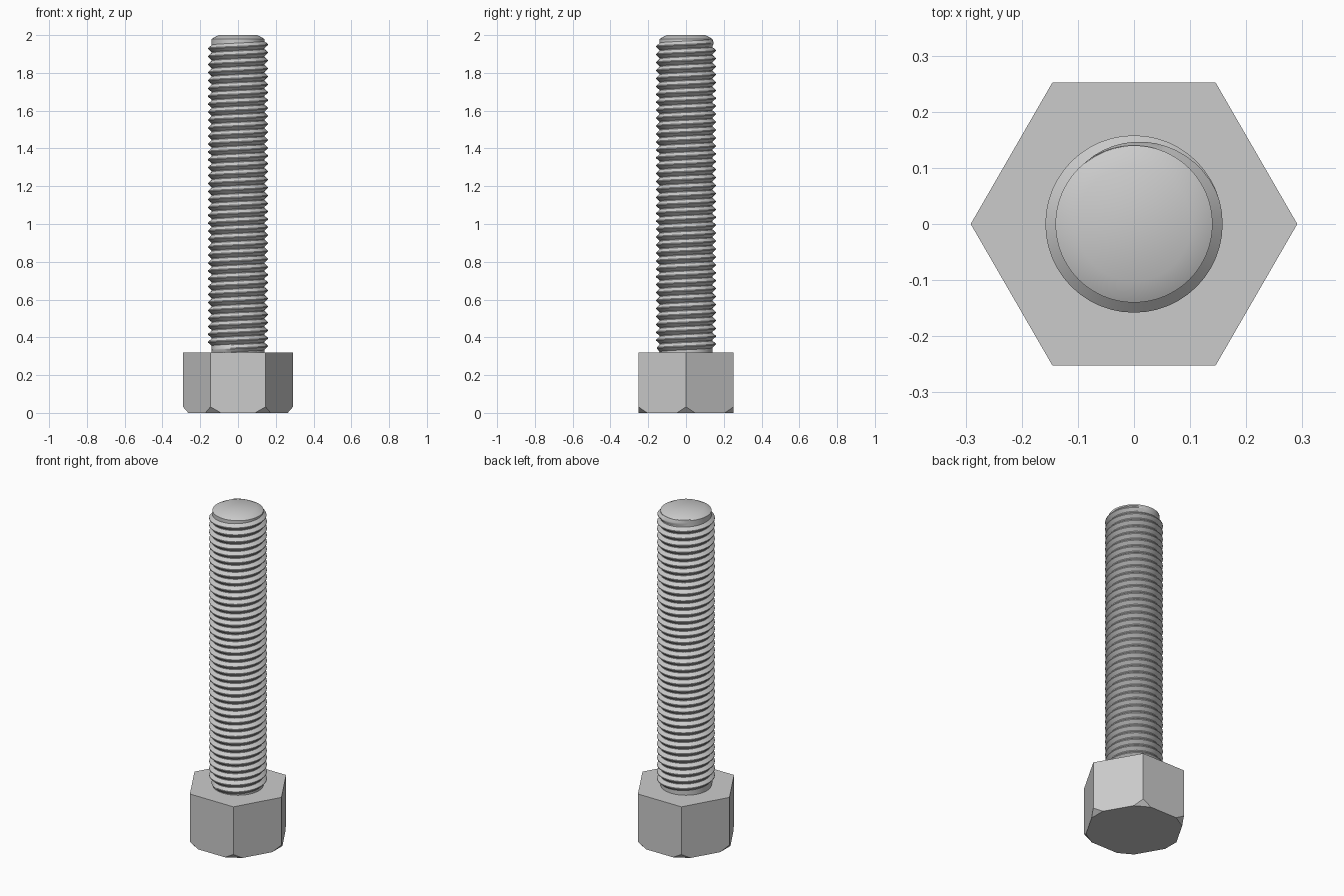
import bpy, bmesh
from math import cos, sin, pi, radians
from mathutils import Vector

cube = bpy.data.objects.get("Cube")
if cube:
    bpy.data.objects.remove(cube, do_unlink=True)

HEAD_R, HEAD_TOP = 0.291, 0.32
CORE_R, CREST_R = 0.14, 0.158
PITCH, STEPS = 0.042, 48

steel = bpy.data.materials.new("grey steel")
steel.use_nodes = True
steel.diffuse_color = (0.6, 0.6, 0.6, 1)
steel.node_tree.nodes["Principled BSDF"].inputs["Base Color"].default_value = (0.6, 0.6, 0.6, 1)


def finish(name, bm, smooth=False):
    bmesh.ops.recalc_face_normals(bm, faces=bm.faces)
    mesh = bpy.data.meshes.new(name)
    bm.to_mesh(mesh)
    bm.free()
    mesh.materials.append(steel)
    obj = bpy.data.objects.new(name, mesh)
    bpy.context.collection.objects.link(obj)
    if smooth:
        bpy.ops.object.select_all(action='DESELECT')
        obj.select_set(True)
        bpy.context.view_layer.objects.active = obj
        bpy.ops.object.shade_smooth_by_angle(angle=radians(30))
    return obj


def polar(r, a, z):
    return Vector((r * cos(a), r * sin(a), z))


# Hexagonal head with each bottom corner cut off by a slanted facet
bm = bmesh.new()
corners = [polar(HEAD_R, i * pi / 3, 0) for i in range(6)]
cut, cut_height = 0.19, 0.032
top = [bm.verts.new(c + Vector((0, 0, HEAD_TOP))) for c in corners]
tip = [bm.verts.new(c + Vector((0, 0, cut_height))) for c in corners]
before = [bm.verts.new(c.lerp(corners[i - 1], cut)) for i, c in enumerate(corners)]
after = [bm.verts.new(c.lerp(corners[(i + 1) % 6], cut)) for i, c in enumerate(corners)]
bm.faces.new(top)
bm.faces.new([v for pair in zip(before, after) for v in pair])
for i in range(6):
    j = (i + 1) % 6
    bm.faces.new((top[i], tip[i], after[i], before[j], tip[j], top[j]))
    bm.faces.new((tip[i], before[i], after[i]))
finish("hex_head", bm)

# Shank core with a shallow cone at its end
bm = bmesh.new()
profile = [(CORE_R, HEAD_TOP - 0.02), (CORE_R, 1.98), (0.102, 2.0)]
rings = [[bm.verts.new(polar(r, 2 * pi * i / 64, z)) for i in range(64)] for r, z in profile]
for low, high in zip(rings, rings[1:]):
    for i in range(64):
        j = (i + 1) % 64
        bm.faces.new((low[i], low[j], high[j], high[i]))
bm.faces.new(rings[0])
bm.faces.new(rings[-1])
finish("shank_core", bm, smooth=True)

# Right-handed helical thread, fading into the core at both ends
bm = bmesh.new()
z_end, a_end = 1.965, radians(135)
count = int((z_end - 0.332) / PITCH * STEPS)
fade = STEPS * 0.32
root = CORE_R - 0.001
sections = []
for i in range(count + 1):
    a = a_end - 2 * pi * i / STEPS
    z = z_end - PITCH * i / STEPS
    grow = min(1, i / fade, (count - i) / fade)
    crest = root + (CREST_R - root) * grow
    shape = [(root, -0.48), (crest, -0.06), (crest, 0.06), (root, 0.48)]
    sections.append([bm.verts.new(polar(r, a, z + h * PITCH)) for r, h in shape])
for s, t in zip(sections, sections[1:]):
    for k in range(4):
        m = (k + 1) % 4
        bm.faces.new((s[k], s[m], t[m], t[k]))
bm.faces.new(sections[0])
bm.faces.new(sections[-1])
finish("screw_thread", bm, smooth=True)
